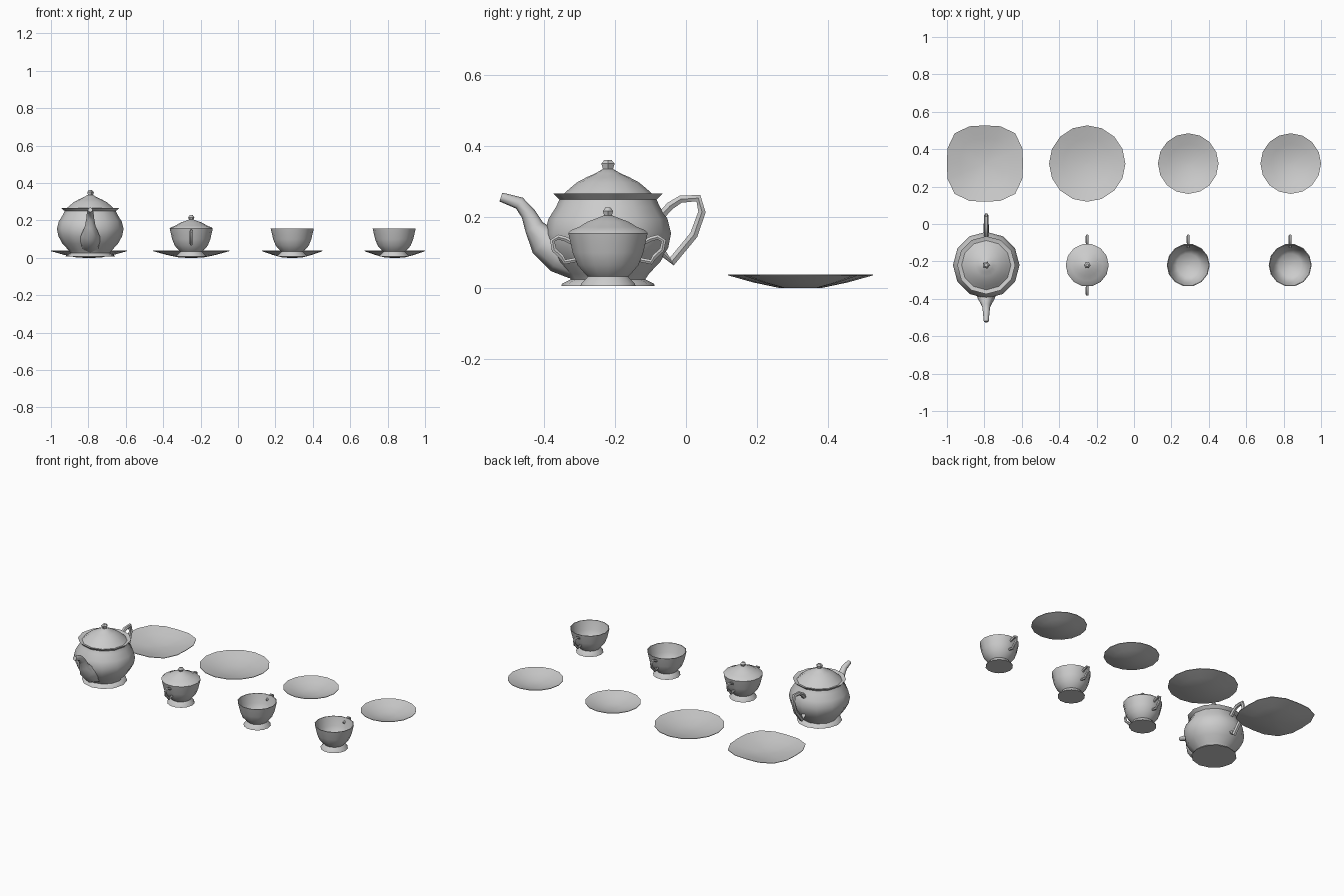
import bpy, bmesh, math
from mathutils import Vector

if "Cube" in bpy.data.objects:
    bpy.data.objects.remove(bpy.data.objects["Cube"])

china = bpy.data.materials.new("grey china")
china.diffuse_color = (0.6, 0.6, 0.6, 1)
china.use_nodes = True
china.node_tree.nodes["Principled BSDF"].inputs["Base Color"].default_value = china.diffuse_color


def finish(name, bm, loc, angle=50):
    bmesh.ops.remove_doubles(bm, verts=bm.verts, dist=1e-5)
    bmesh.ops.recalc_face_normals(bm, faces=bm.faces)
    me = bpy.data.meshes.new(name)
    bm.to_mesh(me)
    bm.free()
    me.materials.append(china)
    me.polygons.foreach_set("use_smooth", [True] * len(me.polygons))
    me.set_sharp_from_angle(angle=math.radians(angle))
    ob = bpy.data.objects.new(name, me)
    ob.location = loc
    bpy.context.collection.objects.link(ob)
    return ob


def skin(bm, rings):
    # Join rings of vertices with quads
    for a, b in zip(rings, rings[1:]):
        n = len(a)
        for i in range(n):
            j = (i + 1) % n
            bm.faces.new((a[i], a[j], b[j], b[i]))


def lathe(name, profile, loc, sides, power=2.0):
    # Turn an (r, z) profile; power above 2 squares off the outline
    bm = bmesh.new()
    rings = []
    for r, z in profile:
        r = max(r, 1e-4)
        ring = []
        for i in range(sides):
            a = 2 * math.pi * i / sides
            c, s = math.cos(a), math.sin(a)
            k = r / (abs(c) ** power + abs(s) ** power) ** (1 / power)
            ring.append(bm.verts.new((k * c, k * s, z)))
        rings.append(ring)
    skin(bm, rings)
    bm.faces.new(rings[0])
    bm.faces.new(rings[-1])
    return finish(name, bm, loc)


def tube(name, path, loc, sides=6, flip=1):
    # Sweep a round section along (y, z, radius) points
    bm = bmesh.new()
    pts = [Vector((0, flip * y, z)) for y, z, r in path]
    rings = []
    for i, p in enumerate(pts):
        t = (pts[min(i + 1, len(pts) - 1)] - pts[max(i - 1, 0)]).normalized()
        n = Vector((0, -t.z, t.y))
        r = path[i][2]
        ring = []
        for k in range(sides):
            a = 2 * math.pi * k / sides
            ring.append(bm.verts.new(p + Vector((r * math.cos(a), 0, 0)) + n * r * math.sin(a)))
        rings.append(ring)
    skin(bm, rings)
    bm.faces.new(rings[0])
    bm.faces.new(rings[-1])
    return finish(name, bm, loc)


# Teapot
pot = (-0.79, -0.22, 0)
lathe("teapot_body", [(0.132, 0.006), (0.13, 0.012), (0.105, 0.025), (0.115, 0.04),
                      (0.148, 0.075), (0.17, 0.115), (0.178, 0.155), (0.168, 0.195),
                      (0.146, 0.23), (0.137, 0.25), (0.155, 0.267), (0.132, 0.26)], pot, 12)
lathe("teapot_lid", [(0.134, 0.258), (0.115, 0.275), (0.088, 0.298), (0.06, 0.313),
                     (0.035, 0.324), (0.015, 0.336)], pot, 12)
lathe("teapot_knob", [(0.013, 0.33), (0.02, 0.352), (0.01, 0.362)], pot, 5)
tube("teapot_spout", [(-0.09, 0.085, 0.06), (-0.135, 0.1, 0.058), (-0.18, 0.13, 0.045),
                      (-0.208, 0.172, 0.028), (-0.225, 0.21, 0.021), (-0.25, 0.24, 0.018),
                      (-0.302, 0.257, 0.013)], pot, 8)
tube("teapot_handle", [(0.15, 0.205, 0.013), (0.175, 0.232, 0.013), (0.205, 0.251, 0.012),
                       (0.255, 0.254, 0.012), (0.265, 0.215, 0.012), (0.242, 0.15, 0.013),
                       (0.18, 0.075, 0.014), (0.15, 0.105, 0.013)], pot)

# Cups and sugar bowl share one body shape and handle
outside = [(0.08, 0.006), (0.078, 0.012), (0.058, 0.033), (0.066, 0.04),
           (0.088, 0.065), (0.102, 0.1), (0.115, 0.156)]
inside = [(0.111, 0.156), (0.098, 0.1), (0.084, 0.068), (0.062, 0.044), (0, 0.04)]
ear = [(0.095, 0.125, 0.007), (0.118, 0.138, 0.008), (0.14, 0.144, 0.008),
       (0.157, 0.134, 0.008), (0.152, 0.108, 0.008), (0.13, 0.088, 0.008),
       (0.122, 0.074, 0.008), (0.09, 0.08, 0.007)]

bowl = (-0.25, -0.22, 0)
lathe("sugar_bowl", outside, bowl, 14)
lathe("sugar_lid", [(0.115, 0.156), (0.107, 0.164), (0.085, 0.172), (0.06, 0.187),
                    (0.03, 0.198), (0.012, 0.205)], bowl, 14)
lathe("sugar_knob", [(0.01, 0.2), (0.017, 0.217), (0.008, 0.228)], bowl, 6)
tube("sugar_handle_back", ear, bowl)
tube("sugar_handle_front", ear, bowl, flip=-1)

for n, x in enumerate((0.29, 0.835), 1):
    lathe(f"cup_{n}", outside + inside, (x, -0.22, 0), 14)
    tube(f"cup_handle_{n}", ear, (x, -0.22, 0))


# Plates: thin shallow dishes, the first one squared off
def plate(name, x, r, power=2.0):
    lathe(name, [(0, 0), (0.3 * r, 0.001), (0.65 * r, 0.016), (r, 0.036), (r, 0.039),
                 (0.65 * r, 0.02), (0.3 * r, 0.005), (0, 0.004)], (x, 0.323, 0), 16, power)


plate("square_plate", -0.797, 0.204, 3)
plate("round_plate", -0.25, 0.204)
plate("saucer_1", 0.29, 0.162)
plate("saucer_2", 0.838, 0.162)
